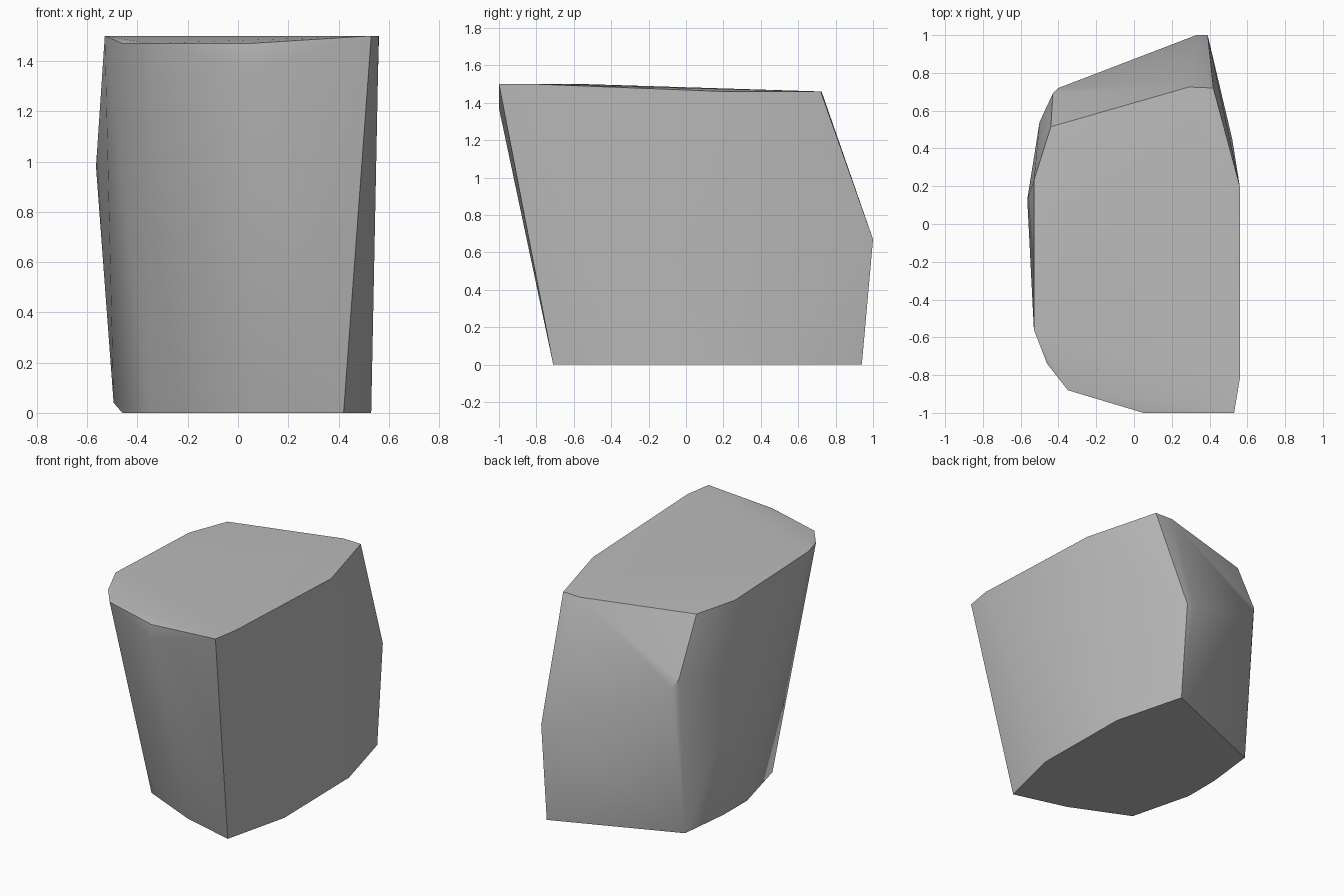
import bpy, bmesh, math

cube = bpy.data.objects.get("Cube")
if cube:
    bpy.data.objects.remove(cube, do_unlink=True)

# Stone material
stone = bpy.data.materials.new("stone_grey")
stone.use_nodes = True
grey = (0.5, 0.5, 0.5, 1)
stone.diffuse_color = grey
stone.node_tree.nodes["Principled BSDF"].inputs["Base Color"].default_value = grey

# Outline resting on the ground
base = [(.42, -.71, 0), (.53, -.26, 0), (.52, .45, 0), (.39, .94, 0),
        (-.42, .61, 0), (-.46, .25, 0), (-.46, 0, 0), (-.35, -.43, 0), (.05, -.61, 0)]

# Bulging corners around the sides
middle = [(.33, 1, .67), (.39, 1, .67), (-.4, .72, 1.02), (-.43, .69, 1.08),
          (-.5, .54, 1.05), (-.565, .13, .98), (-.495, .1, .04), (.05, -1, 1.37)]

# Gently sloping top outline
top = [(.53, -1, 1.5), (.56, -.82, 1.5), (.56, .2, 1.46), (.42, .72, 1.46),
       (.29, .725, 1.46), (-.44, .515, 1.46), (-.53, .23, 1.47), (-.53, -.56, 1.5),
       (-.46, -.74, 1.47), (-.35, -.88, 1.47), (.05, -1, 1.47)]

# Wrap the corners in a faceted boulder
bm = bmesh.new()
for co in base + middle + top:
    bm.verts.new(co)
hull = bmesh.ops.convex_hull(bm, input=bm.verts[:])
loose = {g for g in hull["geom_interior"] + hull["geom_unused"]
         if isinstance(g, bmesh.types.BMVert)}
bmesh.ops.delete(bm, geom=list(loose), context='VERTS')
bmesh.ops.dissolve_limit(bm, angle_limit=math.radians(1),
                         verts=bm.verts[:], edges=bm.edges[:])
bmesh.ops.recalc_face_normals(bm, faces=bm.faces[:])

mesh = bpy.data.meshes.new("boulder")
bm.to_mesh(mesh)
bm.free()
mesh.materials.append(stone)
boulder = bpy.data.objects.new("boulder", mesh)
bpy.context.collection.objects.link(boulder)

# Soft shading with crisp main edges
bpy.ops.object.select_all(action='DESELECT')
boulder.select_set(True)
bpy.context.view_layer.objects.active = boulder
bpy.ops.object.shade_smooth_by_angle(angle=math.radians(40))
